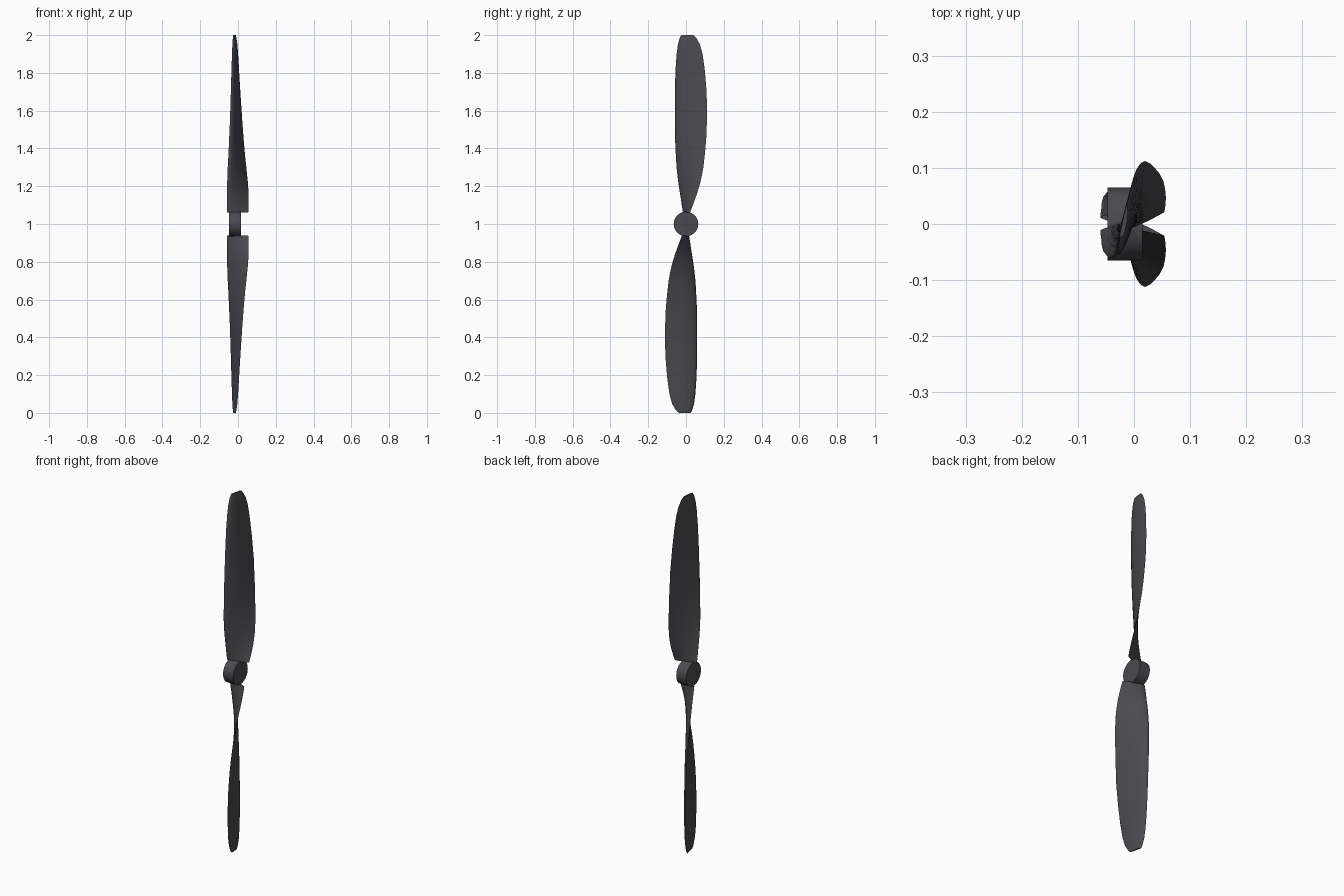
import bpy
import bmesh
import math
from mathutils import Matrix

cube = bpy.data.objects.get("Cube")
if cube:
    bpy.data.objects.remove(cube, do_unlink=True)

grey = bpy.data.materials.new("dark_grey")
grey.use_nodes = True
colour = (0.07, 0.068, 0.077, 1)
grey.diffuse_color = colour
grey.node_tree.nodes["Principled BSDF"].inputs["Base Color"].default_value = colour

AXIS_X = -0.02    # blade twist axis
PITCH = 0.21      # helix advance per radian

# Blade stations: radius, leading and trailing distance from the twist axis
STATIONS = [
    (0.06, 0.041, 0.077), (0.15, 0.047, 0.094), (0.22, 0.054, 0.105),
    (0.30, 0.060, 0.112), (0.45, 0.064, 0.118), (0.60, 0.063, 0.119),
    (0.72, 0.061, 0.112), (0.82, 0.057, 0.102), (0.90, 0.051, 0.090),
    (0.95, 0.044, 0.076), (0.985, 0.034, 0.056), (1.0, 0.025, 0.041),
]


def finish(name, bm):
    """Turn a bmesh into a smooth shaded object."""
    bmesh.ops.recalc_face_normals(bm, faces=bm.faces)
    mesh = bpy.data.meshes.new(name)
    bm.to_mesh(mesh)
    bm.free()
    mesh.materials.append(grey)
    obj = bpy.data.objects.new(name, mesh)
    bpy.context.collection.objects.link(obj)
    bpy.ops.object.select_all(action='DESELECT')
    obj.select_set(True)
    bpy.context.view_layer.objects.active = obj
    bpy.ops.object.shade_smooth_by_angle(angle=math.radians(35))
    return obj


def section(radius, lead, trail, steps=12):
    """Closed airfoil loop: domed on the +x side, nearly flat on the other."""
    angle = math.atan2(PITCH, radius)
    sin, cos = math.sin(angle), math.cos(angle)
    chord = lead + trail
    ts = [(1 - math.cos(math.pi * i / steps)) / 2 for i in range(steps + 1)]
    loop = [(t, 0.10) for t in ts] + [(t, -0.02) for t in ts[-2:0:-1]]
    points = []
    for t, thick in loop:
        s = t * chord - lead
        h = chord * thick * 2.6 * math.sqrt(t) * (1 - t)
        points.append((AXIS_X + s * sin + h * cos, s * cos - h * sin, radius))
    return points


def blade(name, turn):
    """Loft the twisted sections and cap both ends."""
    bm = bmesh.new()
    rows = []
    for a, b in zip(STATIONS, STATIONS[1:]):
        rows += [[p + (q - p) * k / 3 for p, q in zip(a, b)] for k in range(3)]
    rows.append(STATIONS[-1])
    loops = [[bm.verts.new(p) for p in section(*row)] for row in rows]
    count = len(loops[0])
    for low, high in zip(loops, loops[1:]):
        for i in range(count):
            j = (i + 1) % count
            bm.faces.new((low[i], low[j], high[j], high[i]))
    bm.faces.new(loops[0])
    bm.faces.new(loops[-1])
    place = Matrix.Translation((0, 0, 1)) @ Matrix.Rotation(turn, 4, 'X')
    bmesh.ops.transform(bm, matrix=place, verts=bm.verts)
    finish(name, bm)


blade("upper_blade", 0)
blade("lower_blade", math.pi)

# Round hub lying along x
bm = bmesh.new()
hub_place = Matrix.Translation((-0.016, 0, 1)) @ Matrix.Rotation(math.pi / 2, 4, 'Y')
bmesh.ops.create_cone(bm, cap_ends=True, segments=48, radius1=0.065,
                      radius2=0.065, depth=0.062, matrix=hub_place)
finish("hub", bm)
